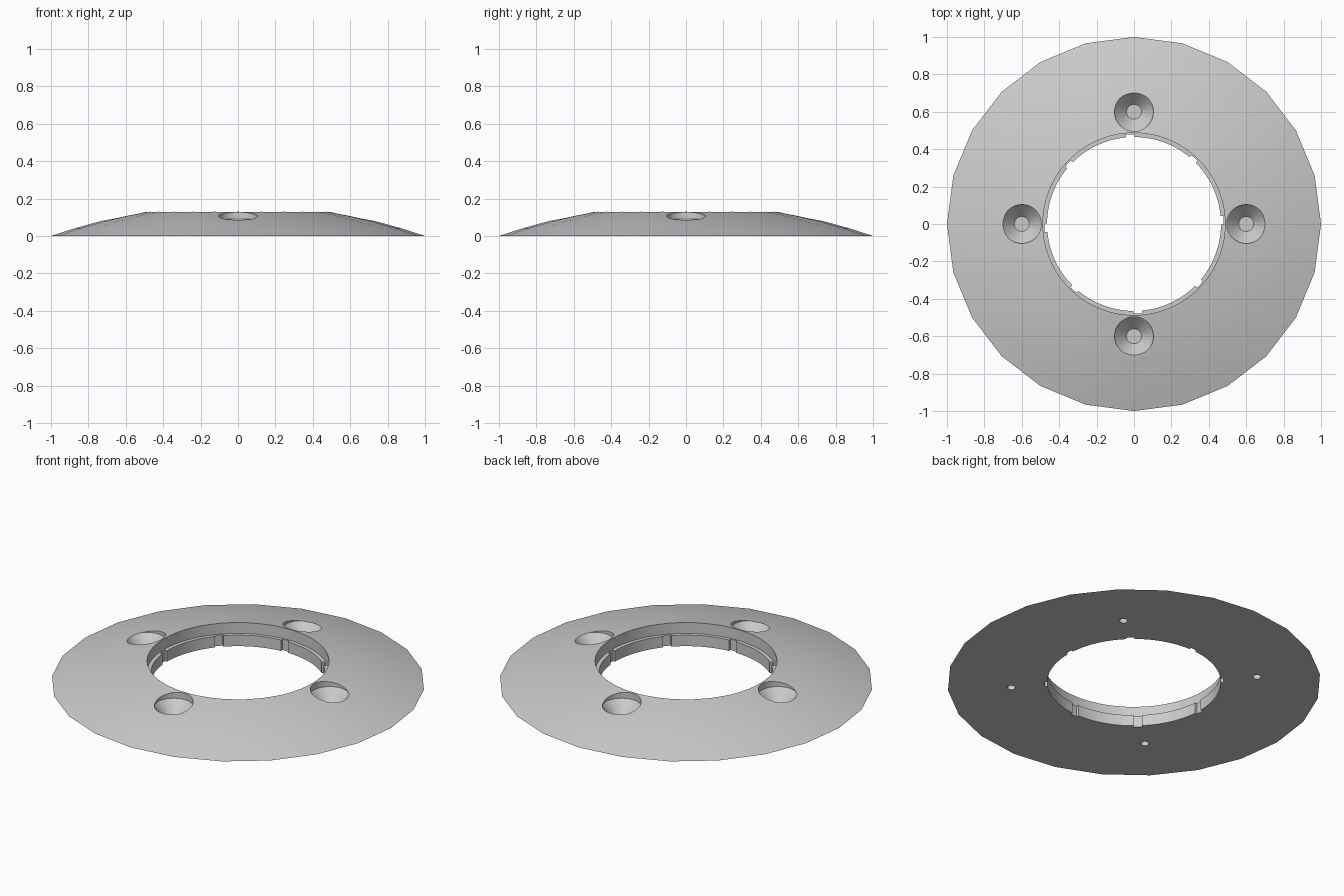
import bpy
import math

cube = bpy.data.objects.get("Cube")
if cube:
    bpy.data.objects.remove(cube, do_unlink=True)

grey = bpy.data.materials.new("light_grey")
grey.use_nodes = True
colour = (0.6, 0.6, 0.6, 1)
grey.diffuse_color = colour
grey.node_tree.nodes["Principled BSDF"].inputs["Base Color"].default_value = colour


def lathe(name, profile, sides, centre=(0, 0)):
    """Closed solid turned about z from (radius, height) pairs, bottom to top."""
    verts, faces = [], []
    for r, z in profile:
        for i in range(sides):
            a = math.tau * i / sides
            verts.append((centre[0] + r * math.cos(a), centre[1] + r * math.sin(a), z))
    for k in range(len(profile) - 1):
        for i in range(sides):
            j = (i + 1) % sides
            faces.append((k * sides + i, k * sides + j, (k + 1) * sides + j, (k + 1) * sides + i))
    faces.append(tuple(reversed(range(sides))))
    faces.append(tuple(range(len(verts) - sides, len(verts))))
    mesh = bpy.data.meshes.new(name)
    mesh.from_pydata(verts, [], faces)
    mesh.materials.append(grey)
    obj = bpy.data.objects.new(name, mesh)
    bpy.context.collection.objects.link(obj)
    return obj


def carve(body, cutter):
    """Subtract the cutter from the body, then discard it."""
    cutter.hide_render = True
    mod = body.modifiers.new("cut", "BOOLEAN")
    mod.operation = "DIFFERENCE"
    mod.solver = "EXACT"
    mod.object = cutter
    bpy.context.view_layer.objects.active = body
    bpy.ops.object.modifier_apply(modifier=mod.name)
    bpy.data.objects.remove(cutter, do_unlink=True)


# Shallow spherical dome with a coarse outer rim
DROP = 2.877
BALL = math.hypot(1, DROP)
radii = [1, 0.87, 0.74, 0.61, 0.485, 0.4]
dome = [(r, max(0, min(0.13, math.sqrt(BALL**2 - r * r) - DROP))) for r in radii]
ring = lathe("domed_ring", dome, 24)

# Stepped central bore, leaving a thin lower lip
carve(ring, lathe("upper_bore", [(0.487, 0.065), (0.487, 0.3)], 96))
carve(ring, lathe("lower_bore", [(0.465, -0.1), (0.465, 0.1)], 96))

# Eight notches through the lip
for k in range(8):
    bpy.ops.mesh.primitive_cube_add(size=1)
    notch = bpy.context.object
    a = math.radians(2.5 + 45 * k)
    notch.scale = (0.06, 0.045, 0.2)
    notch.rotation_euler.z = a
    notch.location = (0.449 * math.cos(a), 0.449 * math.sin(a), 0)
    bpy.context.view_layer.update()
    carve(ring, notch)

# Four countersunk pockets above, four small blind holes below
pocket = [(0.04, 0.02), (0.104, 0.09), (0.104, 0.3)]
for k in range(4):
    a = math.tau * k / 4
    carve(ring, lathe("pocket", pocket, 32, (0.6 * math.cos(a), 0.6 * math.sin(a))))
    a += math.pi / 4
    carve(ring, lathe("pin_hole", [(0.022, -0.1), (0.022, 0.04)], 20,
                      (0.66 * math.cos(a), 0.66 * math.sin(a))))

# Smooth dome and bores, crisp edges
bpy.ops.object.select_all(action="DESELECT")
ring.select_set(True)
bpy.context.view_layer.objects.active = ring
bpy.ops.object.shade_smooth_by_angle(angle=math.radians(25))
